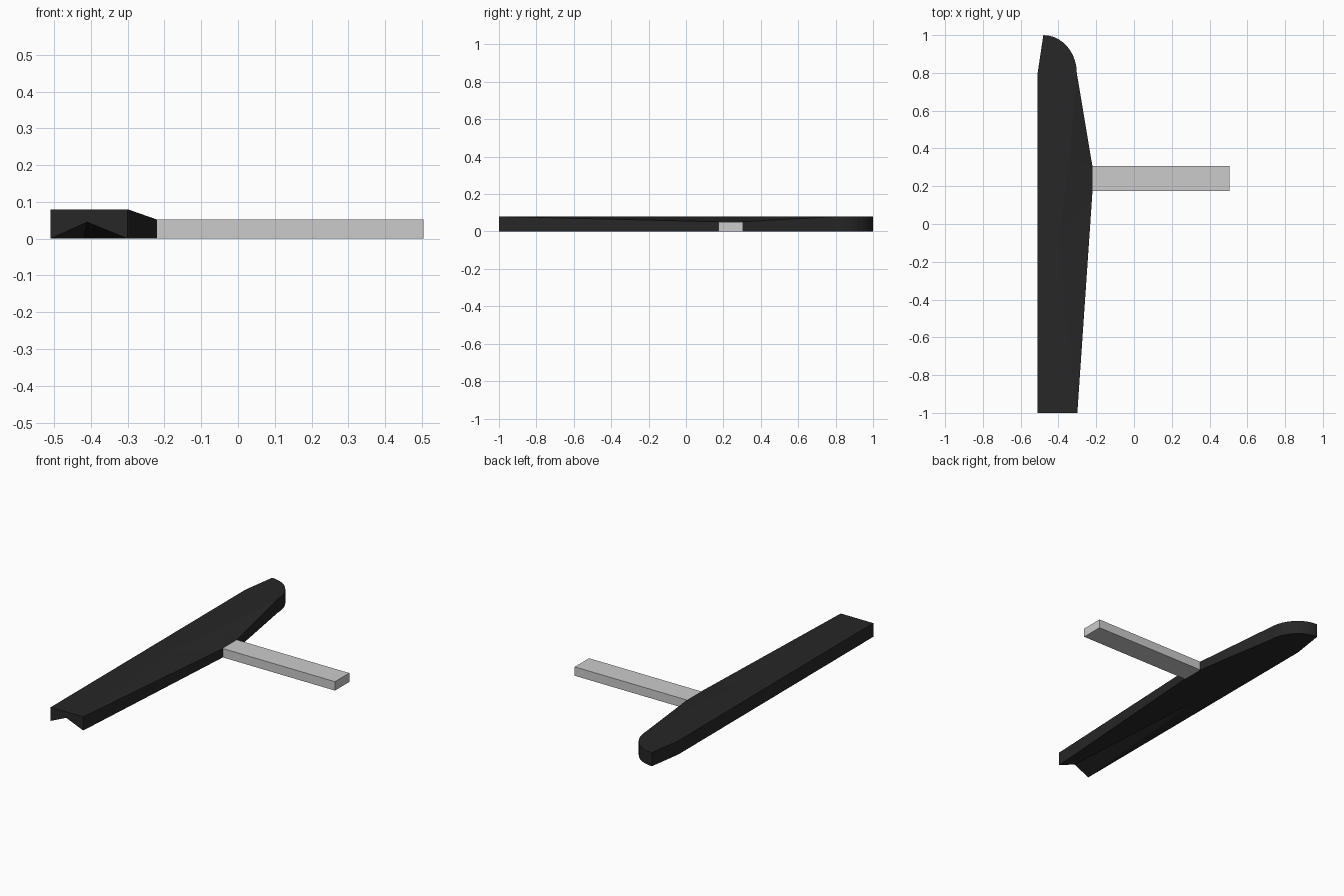
import bpy, bmesh, math

if "Cube" in bpy.data.objects:
    bpy.data.objects.remove(bpy.data.objects["Cube"])

dark = bpy.data.materials.new("dark")
dark.diffuse_color = (0.02, 0.02, 0.02, 1)
dark.use_nodes = True
dark.node_tree.nodes["Principled BSDF"].inputs["Base Color"].default_value = dark.diffuse_color

# Dark body: rounded tip, crease down one flank, notched underside at the front
H = 0.08
bm = bmesh.new()
v = lambda x, y, z: bm.verts.new((x, y, z))
face = lambda *vs: bm.faces.new(vs)

outline = [(-0.51, -1, H), (-0.30, -1, H), (-0.22, 0.17, 0.052),
           (-0.22, 0.305, 0.052)]
ARC = 10
for i in range(ARC + 1):
    a = math.pi / 2 * i / ARC
    outline.append((-0.48 + 0.177 * math.cos(a), 0.8 + 0.2 * math.sin(a), H))
outline.append((-0.51, 0.8, H))

top = [v(*p) for p in outline]
bot = [v(x, y, 0) for x, y, z in outline]
n = len(top)

# Side walls (the front end is closed separately around the notch)
for i in range(1, n):
    j = (i + 1) % n
    face(top[i], bot[i], bot[j], top[j])

# Top: flat strip plus the sloping flank that drops to the bar
i1, i2 = v(-0.40, -0.1, H), v(-0.34, 0.35, H)
l0, r0, r1, r2, r3 = top[:5]
l1 = top[-1]
face(l0, r0, i1)
face(l0, i1, i2, l1)
face(i2, r3, l1)
for tri in ((r0, r1, i1), (i1, r1, i2), (r1, r2, i2), (r2, r3, i2)):
    face(*tri)
face(*top[4:])

# Underside with a notch fading out towards the middle
notch, fade = v(-0.41, -1, 0.045), v(-0.42, 0, 0)
a, b, b1, b2, b3 = bot[:5]
bl = bot[-1]
for f in ((a, notch, fade), (notch, b, fade), (a, fade, bl), (fade, b, b1),
          (fade, b1, b2), (fade, b2, b3), (fade, b3, bl)):
    face(*f)
face(*bot[4:])

# Front end
for tri in ((l0, a, notch), (l0, notch, r0), (r0, notch, b)):
    face(*tri)

bmesh.ops.recalc_face_normals(bm, faces=bm.faces)
mesh = bpy.data.meshes.new("body")
bm.to_mesh(mesh)
bm.free()
mesh.materials.append(dark)
bpy.context.collection.objects.link(bpy.data.objects.new("body", mesh))

# Plain grey side bar
bpy.ops.mesh.primitive_cube_add(size=1, location=(0.1425, 0.24, 0.026))
bar = bpy.context.object
bar.name = "side_bar"
bar.scale = (0.725, 0.132, 0.052)
bpy.ops.object.transform_apply(location=False, rotation=False, scale=True)
